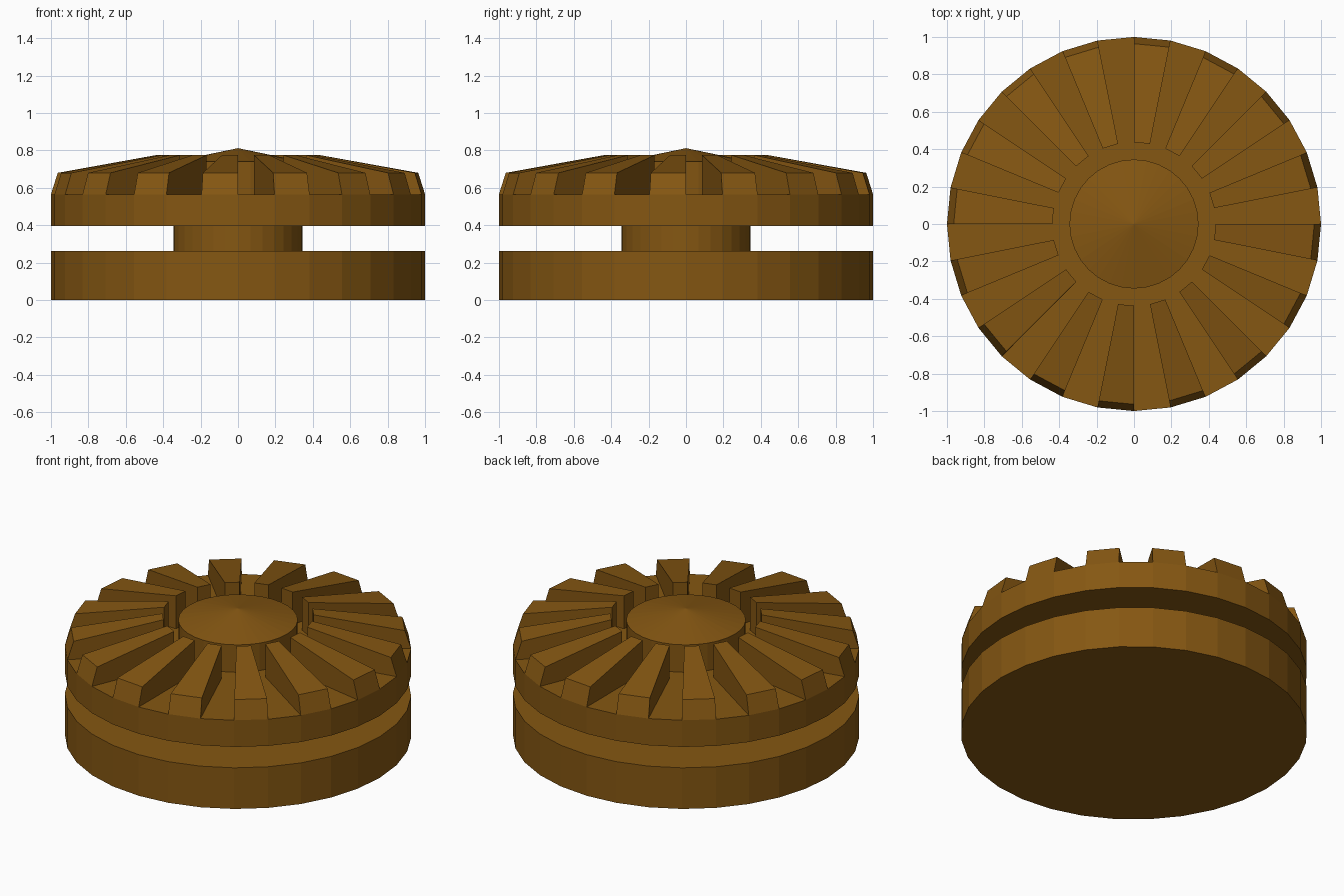
import bpy, bmesh
from math import cos, sin, tau

if "Cube" in bpy.data.objects:
    bpy.data.objects.remove(bpy.data.objects["Cube"], do_unlink=True)

SIDES = 32
STEP = tau / SIDES

bronze = bpy.data.materials.new("dark bronze")
color = (0.235, 0.095, 0.006, 1)
bronze.diffuse_color = color
bronze.use_nodes = True
bronze.node_tree.nodes["Principled BSDF"].inputs["Base Color"].default_value = color


def finish(name, bm):
    bmesh.ops.recalc_face_normals(bm, faces=bm.faces)
    mesh = bpy.data.meshes.new(name)
    bm.to_mesh(mesh)
    bm.free()
    mesh.materials.append(bronze)
    obj = bpy.data.objects.new(name, mesh)
    bpy.context.collection.objects.link(obj)
    return obj


def lathe(name, profile):
    """Revolve (radius, height) points around z; radius 0 closes to a point."""
    bm = bmesh.new()
    verts = [bm.verts.new((r, 0, z)) for r, z in profile]
    edges = [bm.edges.new(pair) for pair in zip(verts, verts[1:])]
    bmesh.ops.spin(bm, geom=verts + edges, axis=(0, 0, 1), cent=(0, 0, 0),
                   angle=tau, steps=SIDES, use_merge=True)
    bmesh.ops.remove_doubles(bm, verts=bm.verts, dist=0.0001)
    return finish(name, bm)


def disc(name, radius, bottom, top):
    return lathe(name, [(0, bottom), (radius, bottom), (radius, top), (0, top)])


# Two wide discs joined by a narrow spindle
disc("lower_disc", 1, 0, 0.262)
disc("spindle", 0.345, 0.262, 0.395)
disc("upper_disc", 1, 0.395, 0.565)

# Raised hub with a shallow conical cap
lathe("hub", [(0, 0.565), (0.345, 0.565), (0.345, 0.74), (0, 0.812)])

# Radial teeth on every other segment of the upper disc
tooth_profile = [(0.437, 0.565), (1, 0.565), (0.964, 0.68), (0.437, 0.775)]
bm = bmesh.new()
for k in range(1, SIDES, 2):
    start, end = [[bm.verts.new((r * cos(a), r * sin(a), z)) for r, z in tooth_profile]
                  for a in (k * STEP, (k + 1) * STEP)]
    bm.faces.new(start)
    bm.faces.new(end[::-1])
    for i in range(4):
        j = (i + 1) % 4
        bm.faces.new((start[i], end[i], end[j], start[j]))
finish("teeth", bm)
